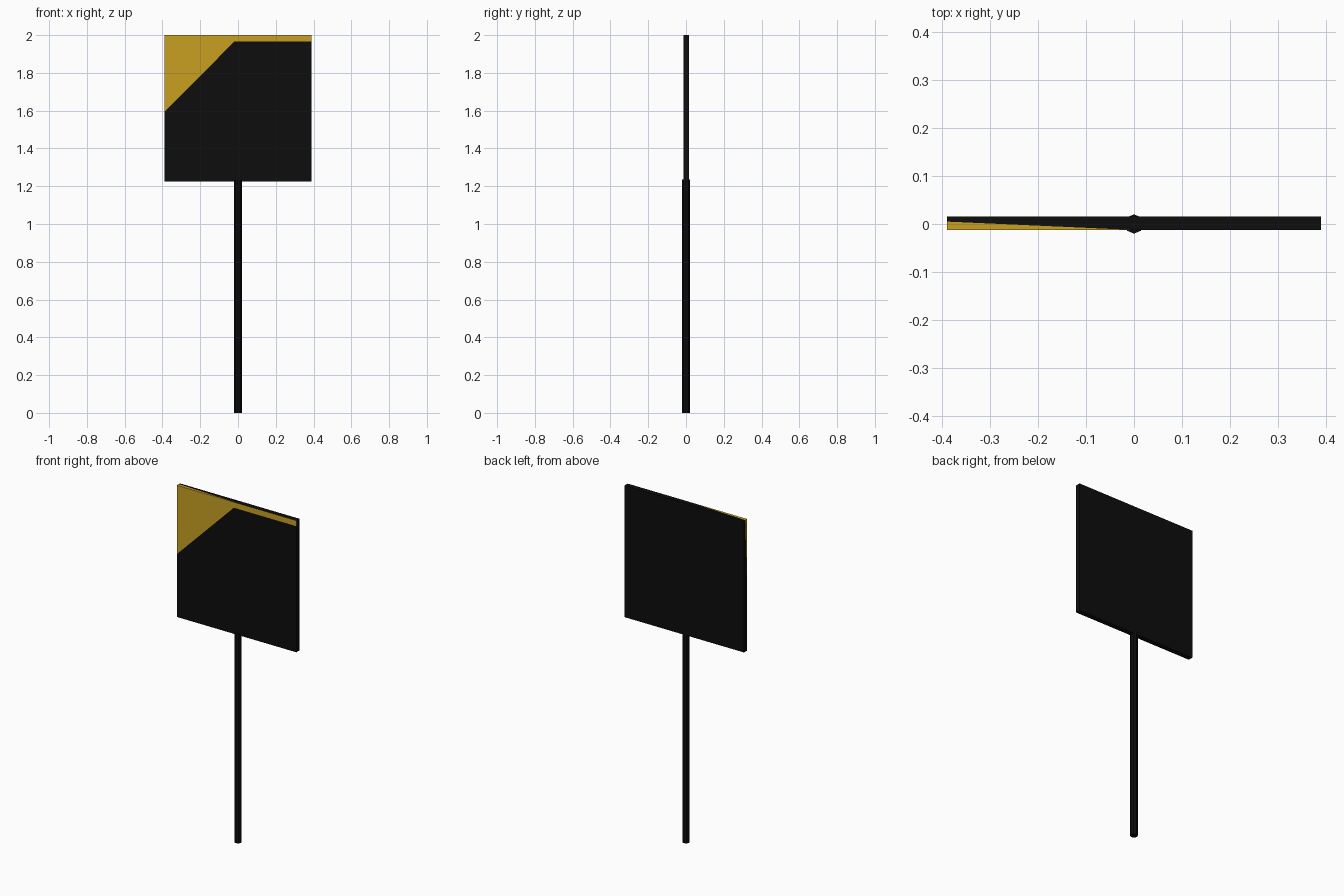
import bpy, bmesh
from math import pi
from mathutils import Vector, Matrix

if "Cube" in bpy.data.objects:
    bpy.data.objects.remove(bpy.data.objects["Cube"])


def material(name, rgb):
    m = bpy.data.materials.new(name)
    m.diffuse_color = (*rgb, 1)
    m.use_nodes = True
    m.node_tree.nodes["Principled BSDF"].inputs["Base Color"].default_value = m.diffuse_color
    return m


black = material("black", (0.004, 0.004, 0.004))
gold = material("gold", (0.58, 0.35, 0.016))


def add_object(name, bm, mats):
    mesh = bpy.data.meshes.new(name)
    bm.to_mesh(mesh)
    bm.free()
    for m in mats:
        mesh.materials.append(m)
    ob = bpy.data.objects.new(name, mesh)
    bpy.context.collection.objects.link(ob)
    return ob


# Sign panel: thin box with a gold corner and a gold strip along the front top
X, Y0, Y1, Z0, Z1 = 0.389, -0.013, 0.016, 1.225, 2.0
STRIP = 1.967
bm = bmesh.new()
bmesh.ops.create_cube(bm, size=1, matrix=Matrix.Translation((0, (Y0 + Y1) / 2, (Z0 + Z1) / 2))
                      @ Matrix.Diagonal((2 * X, Y1 - Y0, Z1 - Z0, 1)))

# Slanted plane that cuts off the painted corner
a = Vector((0.015, Y0, Z1))
b = Vector((-X, Y0, 1.595))
c = Vector((-X, 0.005, Z1))
normal = (b - a).cross(c - a).normalized()
if normal.dot(Vector((-X, Y0, Z1)) - a) < 0:
    normal.negate()
for co, no in ((a, normal), (Vector((0, 0, STRIP)), Vector((0, 0, 1)))):
    bmesh.ops.bisect_plane(bm, geom=bm.verts[:] + bm.edges[:] + bm.faces[:],
                           plane_co=co, plane_no=no, dist=1e-6)
bm.normal_update()
for f in bm.faces:
    p = f.calc_center_median()
    in_corner = normal.dot(p - a) > 0
    in_strip = f.normal.y < -0.9 and p.z > STRIP
    f.material_index = int(in_corner or in_strip)
add_object("sign_panel", bm, [black, gold])

# Octagonal post, its top tucked into the panel
bm = bmesh.new()
top = 1.235
bmesh.ops.create_cone(bm, cap_ends=True, segments=8, radius1=0.02, radius2=0.02, depth=top,
                      matrix=Matrix.Translation((0, 0, top / 2)) @ Matrix.Rotation(pi / 2, 4, 'Z'))
add_object("post", bm, [black])
